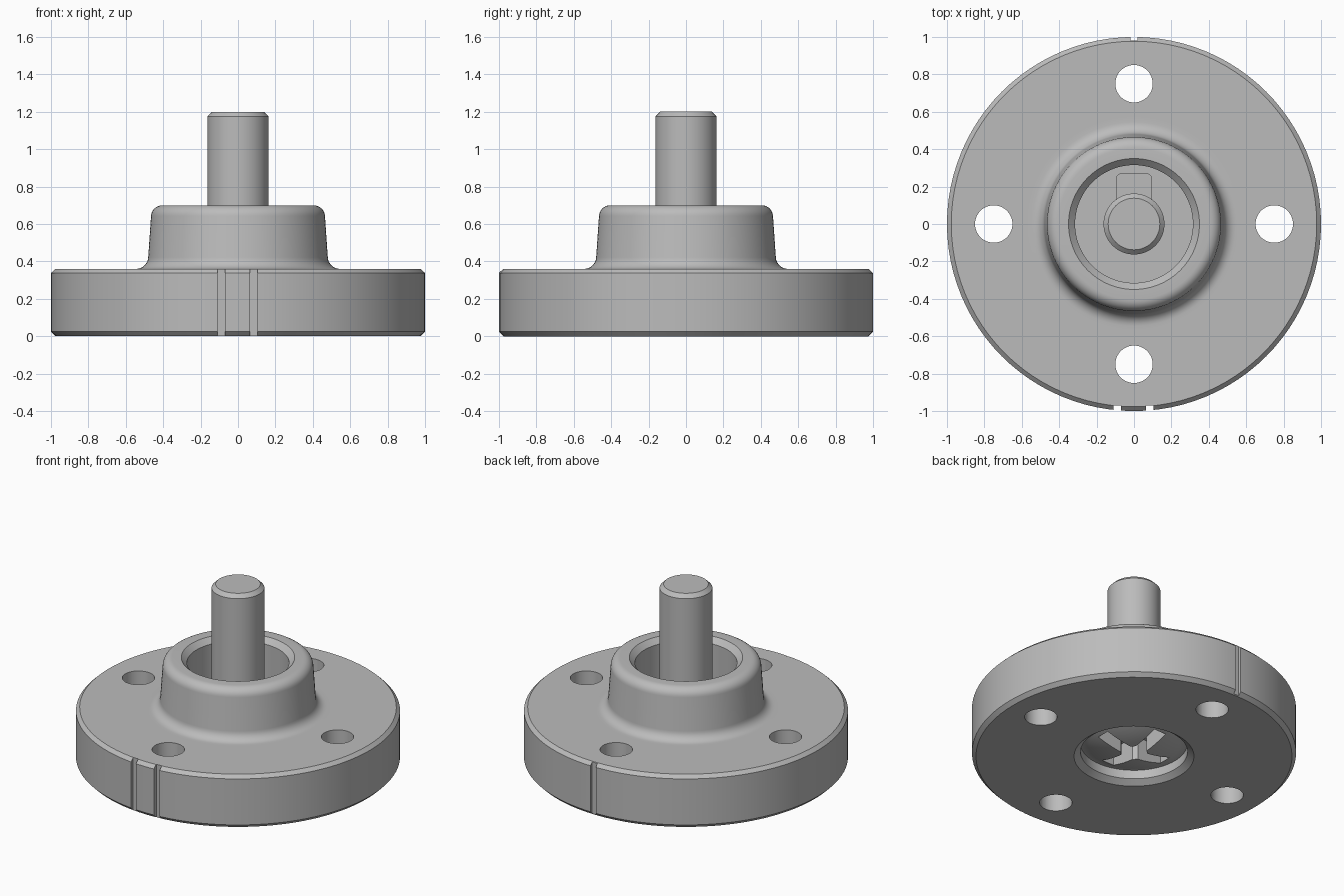
import bpy, bmesh, math
from math import sin, cos, pi, radians
from mathutils import Matrix

if "Cube" in bpy.data.objects:
    bpy.data.objects.remove(bpy.data.objects["Cube"])

steel = bpy.data.materials.new("plain grey steel")
steel.use_nodes = True
GREY = (0.5, 0.5, 0.5, 1)
steel.diffuse_color = GREY
steel.node_tree.nodes["Principled BSDF"].inputs["Base Color"].default_value = GREY


def add_object(name, bm):
    bmesh.ops.recalc_face_normals(bm, faces=bm.faces)
    mesh = bpy.data.meshes.new(name)
    bm.to_mesh(mesh)
    bm.free()
    mesh.materials.append(steel)
    obj = bpy.data.objects.new(name, mesh)
    bpy.context.collection.objects.link(obj)
    return obj


def arc(cx, cz, r, start, end, steps=7):
    angles = [radians(start + (end - start) * i / steps) for i in range(steps + 1)]
    return [(cx + r * cos(a), cz + r * sin(a)) for a in angles]


def revolve(name, profile, steps=96):
    """Spin a (radius, height) profile that starts and ends on the axis."""
    bm = bmesh.new()
    verts = [bm.verts.new((r, 0, z)) for r, z in profile]
    edges = [bm.edges.new(pair) for pair in zip(verts, verts[1:])]
    bmesh.ops.spin(bm, geom=verts + edges, cent=(0, 0, 0), axis=(0, 0, 1),
                   angle=2 * pi, steps=steps, use_merge=True)
    bmesh.ops.remove_doubles(bm, verts=bm.verts, dist=0.0001)
    return add_object(name, bm)


def box(name, centre, size, turn=0, round_by=0):
    bm = bmesh.new()
    bmesh.ops.create_cube(bm, size=1)
    bmesh.ops.scale(bm, vec=size, verts=bm.verts)
    if round_by:
        upright = [e for e in bm.edges if abs(e.verts[0].co.z - e.verts[1].co.z) > 0.001]
        bmesh.ops.bevel(bm, geom=upright, offset=round_by, segments=4,
                        profile=0.5, affect='EDGES')
    bmesh.ops.transform(bm, verts=bm.verts,
                        matrix=Matrix.Translation(centre) @ Matrix.Rotation(turn, 4, 'Z'))
    return add_object(name, bm)


def cut(target, cutter):
    mod = target.modifiers.new("cut", 'BOOLEAN')
    mod.operation = 'DIFFERENCE'
    mod.solver = 'EXACT'
    mod.object = cutter
    bpy.context.view_layer.objects.active = target
    bpy.ops.object.modifier_apply(modifier=mod.name)
    bpy.data.objects.remove(cutter)


def smooth(obj):
    bpy.ops.object.select_all(action='DESELECT')
    obj.select_set(True)
    bpy.context.view_layer.objects.active = obj
    bpy.ops.object.shade_smooth_by_angle(angle=radians(30))


# Flange, hub, open bore and the domed seat underneath
dome = [(0.32 * i / 8, 0.02 + 0.07 * (i / 8) ** 2) for i in range(9)]
flange = revolve("flange_hub",
    dome + [(0.33, 0.09), (0.33, 0.03), (0.37, 0), (0.975, 0), (1, 0.025),
            (1, 0.338), (0.977, 0.36), (0.57, 0.36)]
    + arc(0.545, 0.425, 0.065, 270, 183)
    + arc(0.405, 0.64, 0.06, 3, 90)
    + [(0.35, 0.7), (0.315, 0.665), (0.315, 0.25), (0, 0.25)])

# Four bolt holes
for i in range(4):
    bm = bmesh.new()
    a = i * pi / 2
    bmesh.ops.create_cone(bm, cap_ends=True, segments=48, radius1=0.1, radius2=0.1,
                          depth=1, matrix=Matrix.Translation((0.75 * cos(a), 0.75 * sin(a), 0.2)))
    cut(flange, add_object("hole_cutter", bm))

# Alignment grooves: two at the front, one at the back
for x, y in ((-0.09, -1.02), (0.085, -1.02), (0, 1.03)):
    cut(flange, box("groove_cutter", (x, y, 0.2), (0.04, 0.1, 1)))

# Cross-shaped drive recess under the dome
for size, turn in (((0.5, 0.09, 0.24), 0), ((0.09, 0.5, 0.24), 0), ((0.16, 0.16, 0.24), pi / 4)):
    cut(flange, box("drive_cutter", (0, 0, 0.06), size, turn))
smooth(flange)

# Shaft with chamfered tip, and the low key beside it
shaft = revolve("shaft", [(0, 0.22), (0.163, 0.22), (0.163, 1.175), (0.138, 1.2), (0, 1.2)], 64)
smooth(shaft)
key = box("shaft_key", (0, 0.185, 0.26), (0.19, 0.17, 0.08), 0, 0.025)
smooth(key)
